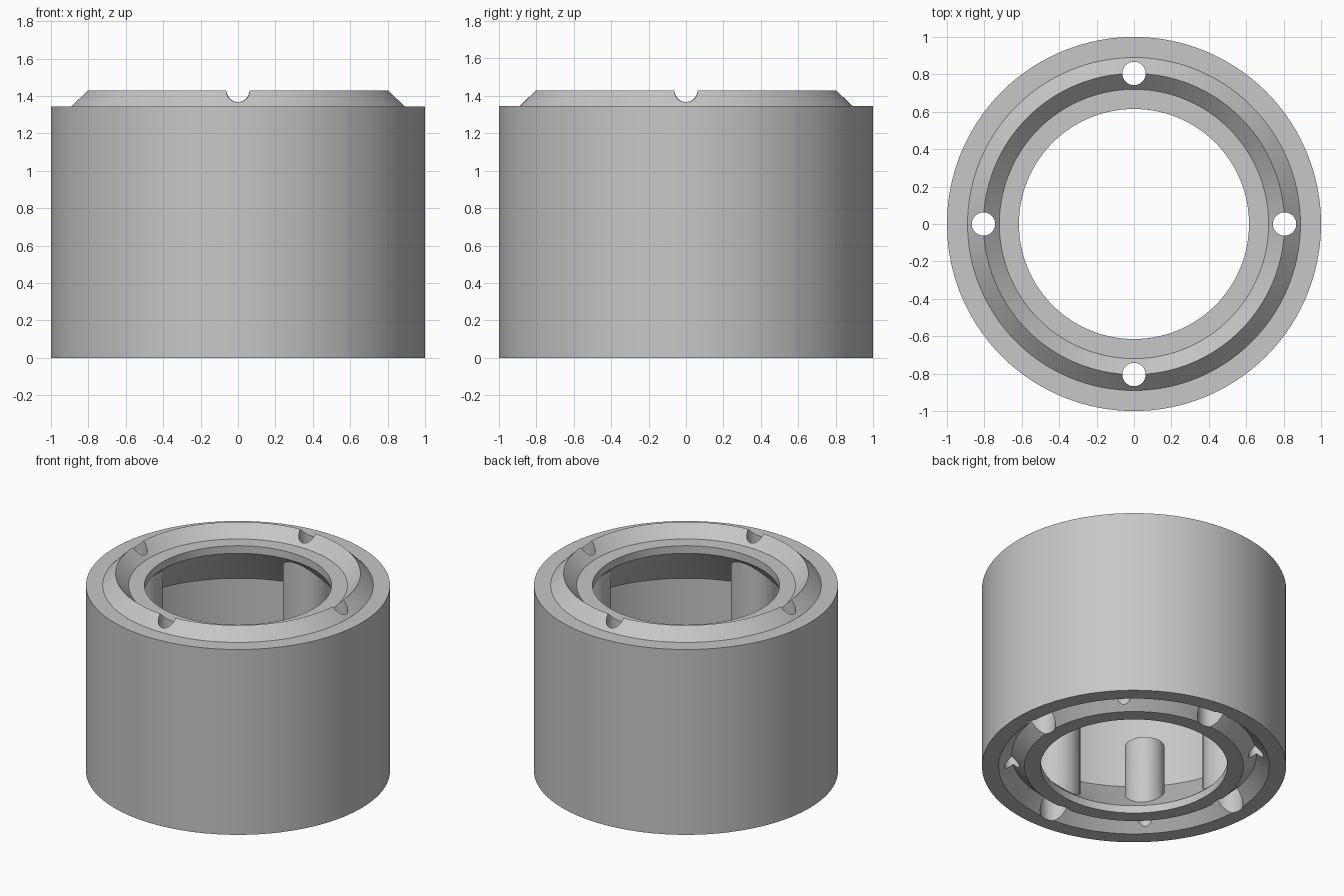
import bpy, bmesh
from math import sin, cos, pi, radians

if "Cube" in bpy.data.objects:
    bpy.data.objects.remove(bpy.data.objects["Cube"], do_unlink=True)

RIM, BASE_R = 1.345, 0.805      # shoulder height, radius of ridge and posts
LIP_R, WALL_R = 0.615, 0.945    # opening and cavity radii
LIP, CONE = 0.055, 0.39         # lip thickness, top of the lower cone


def lathe(name, profile, steps, centres=((0, 0),)):
    """Revolve a closed (radius, height) profile about each centre."""
    bm = bmesh.new()
    n = len(profile)
    for cx, cy in centres:
        rings = []
        for s in range(steps):
            a = 2 * pi * s / steps
            rings.append([bm.verts.new((cx + r * cos(a), cy + r * sin(a), z))
                          for r, z in profile])
        for s in range(steps):
            here, nxt = rings[s], rings[(s + 1) % steps]
            for i in range(n):
                j = (i + 1) % n
                if profile[i][0] or profile[j][0]:
                    bm.faces.new((here[i], nxt[i], nxt[j], here[j]))
    bmesh.ops.remove_doubles(bm, verts=bm.verts, dist=1e-5)
    bmesh.ops.recalc_face_normals(bm, faces=bm.faces)
    mesh = bpy.data.meshes.new(name)
    bm.to_mesh(mesh)
    bm.free()
    obj = bpy.data.objects.new(name, mesh)
    bpy.context.collection.objects.link(obj)
    return obj


def rod(r, z0, z1):
    return [(0, z0), (r, z0), (r, z1), (0, z1)]


def combine(target, tool, operation):
    """Apply a boolean and discard the tool."""
    mod = target.modifiers.new(tool.name, "BOOLEAN")
    mod.operation, mod.solver, mod.object = operation, "EXACT", tool
    bpy.context.view_layer.objects.active = target
    bpy.ops.object.modifier_apply(modifier=mod.name)
    bpy.data.objects.remove(tool, do_unlink=True)


def around(start):
    return [(BASE_R * cos(radians(start + 90 * k)),
             BASE_R * sin(radians(start + 90 * k))) for k in range(4)]


# Hollow body with conical cavity ends and a V-shaped ridge on top
body = lathe("ring_body", [
    (LIP_R, 0), (1, 0), (1, RIM), (0.89, RIM), (BASE_R, RIM + 0.085),
    (0.72, RIM), (LIP_R, RIM), (LIP_R, RIM - LIP), (WALL_R, RIM - CONE),
    (WALL_R, CONE), (LIP_R, LIP)], 128)

# Full-height posts on the axes, short posts on the diagonals
combine(body, lathe("tall_posts", rod(0.165, 0.03, RIM - 0.03), 48, around(0)), "UNION")
combine(body, lathe("short_posts", rod(0.13, 0.03, 0.61), 48, around(45)), "UNION")

# Matching V groove underneath
combine(body, lathe("groove", [(0.67, -0.05), (BASE_R, 0.085), (0.94, -0.05)], 128),
        "DIFFERENCE")

# Stepped through bores and blind fixing holes
bore = [(0, -0.1), (0.1, -0.1), (0.1, 1.1), (0.0625, 1.1), (0.0625, 1.6), (0, 1.6)]
combine(body, lathe("through_bores", bore, 40, around(0)), "DIFFERENCE")
combine(body, lathe("blind_holes", rod(0.05, -0.1, 0.52), 32, around(45)), "DIFFERENCE")

# Single grey finish
grey = bpy.data.materials.new("light_grey")
grey.use_nodes = True
colour = (0.57, 0.57, 0.57, 1)
grey.diffuse_color = colour
grey.node_tree.nodes["Principled BSDF"].inputs["Base Color"].default_value = colour
body.data.materials.clear()
body.data.materials.append(grey)
for face in body.data.polygons:
    face.material_index = 0

bpy.ops.object.select_all(action="DESELECT")
body.select_set(True)
bpy.context.view_layer.objects.active = body
bpy.ops.object.shade_smooth_by_angle(angle=radians(30))
